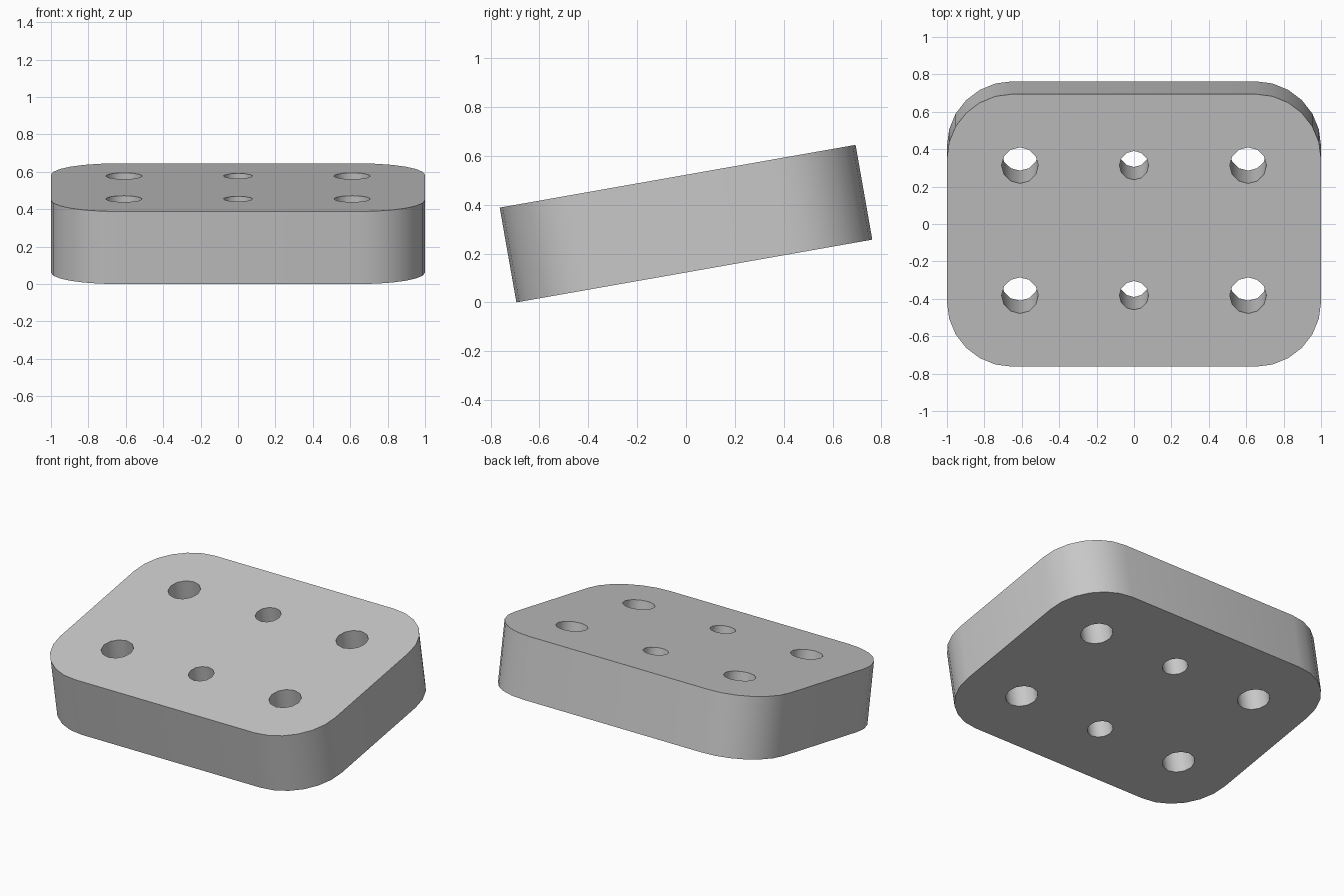
import bpy
import bmesh
from math import cos, sin, radians, pi

if "Cube" in bpy.data.objects:
    bpy.data.objects.remove(bpy.data.objects["Cube"], do_unlink=True)

HALF_X, HALF_Y, THICK = 1.0, 0.74, 0.394
CORNER, STEPS = 0.35, 6
TILT = radians(10)

# Material
grey = bpy.data.materials.new("plain grey")
grey.use_nodes = True
colour = (0.58, 0.58, 0.58, 1)
grey.diffuse_color = colour
grey.node_tree.nodes["Principled BSDF"].inputs["Base Color"].default_value = colour


def prism(name, outline, height):
    """Extrude a closed outline, centred on z = 0."""
    bm = bmesh.new()
    base = bm.faces.new([bm.verts.new((x, y, -height / 2)) for x, y in outline])
    top = bmesh.ops.extrude_face_region(bm, geom=[base])["geom"]
    verts = [v for v in top if isinstance(v, bmesh.types.BMVert)]
    bmesh.ops.translate(bm, vec=(0, 0, height), verts=verts)
    bmesh.ops.recalc_face_normals(bm, faces=bm.faces)
    mesh = bpy.data.meshes.new(name)
    bm.to_mesh(mesh)
    bm.free()
    mesh.materials.append(grey)
    obj = bpy.data.objects.new(name, mesh)
    bpy.context.collection.objects.link(obj)
    return obj


def arc(cx, cy, radius, start, sweep, steps):
    return [(cx + radius * cos(start + sweep * i / steps),
             cy + radius * sin(start + sweep * i / steps)) for i in range(steps + 1)]


# Rounded plate
outline = []
for k, (sx, sy) in enumerate([(1, 1), (-1, 1), (-1, -1), (1, -1)]):
    outline += arc(sx * (HALF_X - CORNER), sy * (HALF_Y - CORNER),
                   CORNER, k * pi / 2, pi / 2, STEPS)
plate = prism("plate", outline, THICK)

# Six through holes, the middle pair narrower
cutters = []
for x, radius in [(-0.61, 0.098), (0, 0.078), (0.61, 0.098)]:
    for y in (-0.353, 0.353):
        cutter = prism("hole_cutter", arc(x, y, radius, 0, 2 * pi, 12)[:-1], THICK * 2)
        cutter.hide_render = True
        cut = plate.modifiers.new("hole", 'BOOLEAN')
        cut.operation = 'DIFFERENCE'
        cut.solver = 'EXACT'
        cut.object = cutter
        cutters.append(cutter)

# Apply the cuts and remove the cutters
bpy.ops.object.select_all(action='DESELECT')
plate.select_set(True)
bpy.context.view_layer.objects.active = plate
for cut in list(plate.modifiers):
    bpy.ops.object.modifier_apply(modifier=cut.name)
for cutter in cutters:
    bpy.data.objects.remove(cutter, do_unlink=True)
bpy.ops.object.shade_smooth_by_angle(angle=radians(40))

# Tilt the plate so its front lower edge rests on the ground
plate.rotation_euler.x = TILT
plate.location.z = HALF_Y * sin(TILT) + THICK / 2 * cos(TILT)
